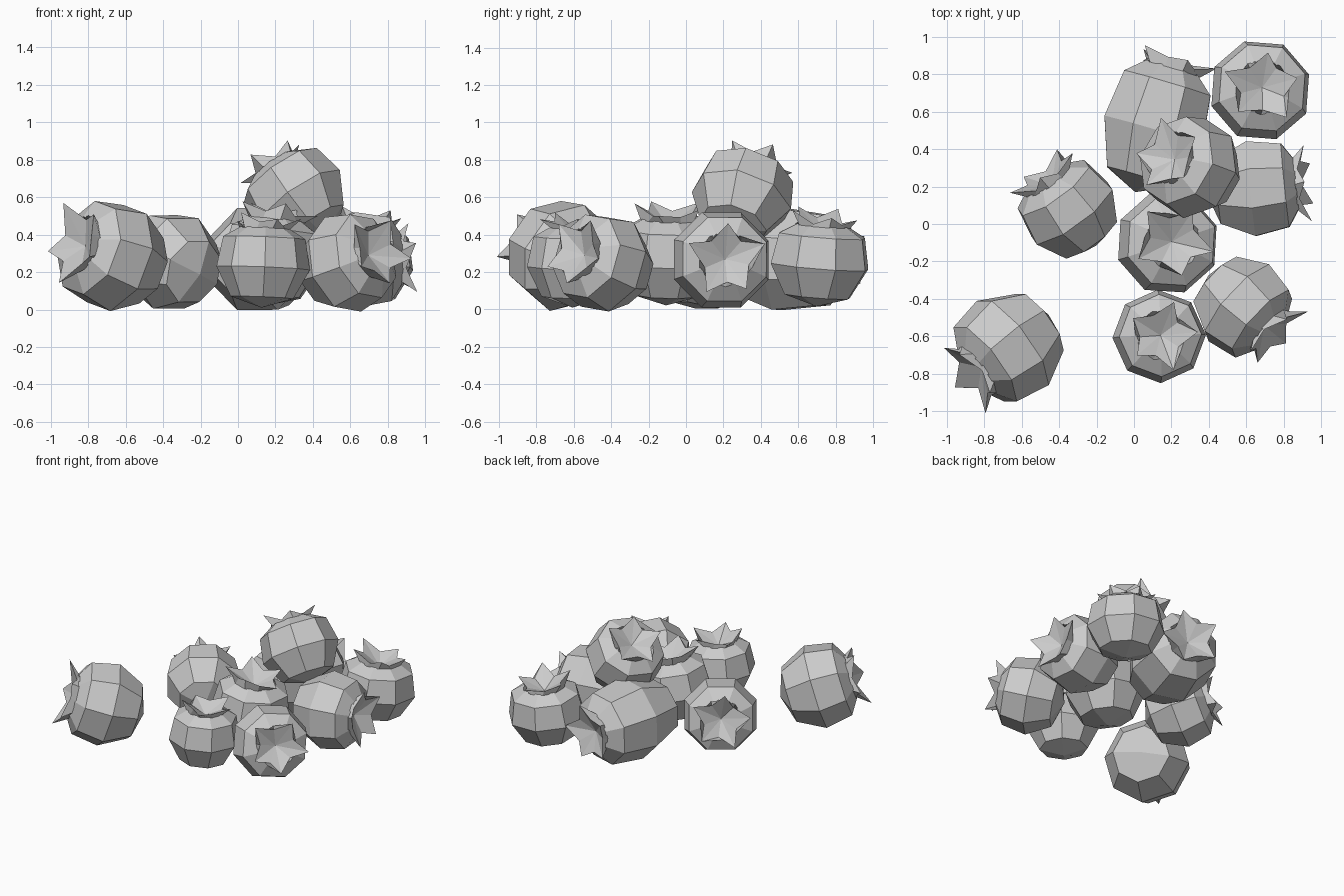
import bpy, bmesh, math, random
from mathutils import Vector, Matrix

if "Cube" in bpy.data.objects:
    bpy.data.objects.remove(bpy.data.objects["Cube"])

random.seed(4)
SIDES = 8


def place(bm, name, centre, direction, spin):
    bmesh.ops.recalc_face_normals(bm, faces=bm.faces[:])
    me = bpy.data.meshes.new(name)
    bm.to_mesh(me)
    bm.free()
    ob = bpy.data.objects.new(name, me)
    rot = Vector(direction).to_track_quat('Z', 'Y').to_matrix().to_4x4()
    ob.matrix_world = Matrix.Translation(centre) @ rot @ Matrix.Rotation(math.radians(spin), 4, 'Z')
    bpy.context.collection.objects.link(ob)


def ring(bm, n, radius, z):
    return [bm.verts.new((radius * math.cos(math.tau * i / n),
                          radius * math.sin(math.tau * i / n), z)) for i in range(n)]


def bridge(bm, a, b):
    n = len(a)
    for i in range(n):
        bm.faces.new((a[i], a[(i + 1) % n], b[(i + 1) % n], b[i]))


def berry_body(name, centre, direction, R, h, spin):
    # eight-sided barrel, four quads on the bottom, open shoulder on top
    bm = bmesh.new()
    profile = [(.67, -.38), (1.0, -.03), (.88, .33), (.52, .45)]
    rings = [ring(bm, SIDES, r * R, z * h) for r, z in profile]
    for a, b in zip(rings, rings[1:]):
        bridge(bm, a, b)
    pole = bm.verts.new((0, 0, -.5 * h))
    low = rings[0]
    for i in range(0, SIDES, 2):
        bm.faces.new((pole, low[i], low[i + 1], low[(i + 2) % SIDES]))
    place(bm, name, centre, direction, spin)


def berry_crown(name, centre, direction, R, h, spin):
    # five pointed sepals folded around a hollow
    bm = bmesh.new()
    outer = ring(bm, 10, .54 * R, .44 * h)
    star = []
    for i in range(10):
        a = math.tau * i / 10 + random.uniform(-.08, .08)
        if i % 2 == 0:
            r, z = R * random.uniform(.66, .82), h / 2 + random.uniform(.01, .06)
        else:
            r, z = R * .45, h / 2 + random.uniform(-.02, .01)
        star.append(bm.verts.new((r * math.cos(a), r * math.sin(a), z)))
    bridge(bm, outer, star)
    mid = bm.verts.new((0, 0, h / 2 - .065))
    for i in range(10):
        bm.faces.new((mid, star[i], star[(i + 1) % 10]))
    place(bm, name, centre, direction, spin)


# centre, crown direction, radius, length, body spin, crown spin
berries = [
    ((-.66, -.645, .28), (-.75, -.58, .28), .30, .54, 10, 50),
    ((-.34, .07, .25), (-.54, .74, .25), .27, .48, 22, 10),
    ((.11, .52, .27), (.28, .95, -.03), .295, .73, 22, 40),
    ((.675, .715, .245), (.06, .08, 1), .275, .46, 10, 15),
    ((.315, .30, .595), (-.55, .25, .78), .275, .48, 15, 0),
    ((.64, .19, .265), (.98, .1, .02), .275, .51, 22, 18),
    ((.18, -.10, .265), (.12, .03, 1), .28, .49, 5, 30),
    ((.135, -.60, .235), (.04, .03, 1), .25, .45, 10, 18),
    ((.57, -.43, .245), (.70, -.63, .25), .27, .48, 15, 60),
]
for n, (c, d, R, h, s1, s2) in enumerate(berries, 1):
    berry_body(f"berry_{n}", c, d, R, h, s1)
    berry_crown(f"berry_crown_{n}", c, d, R, h, s2)
